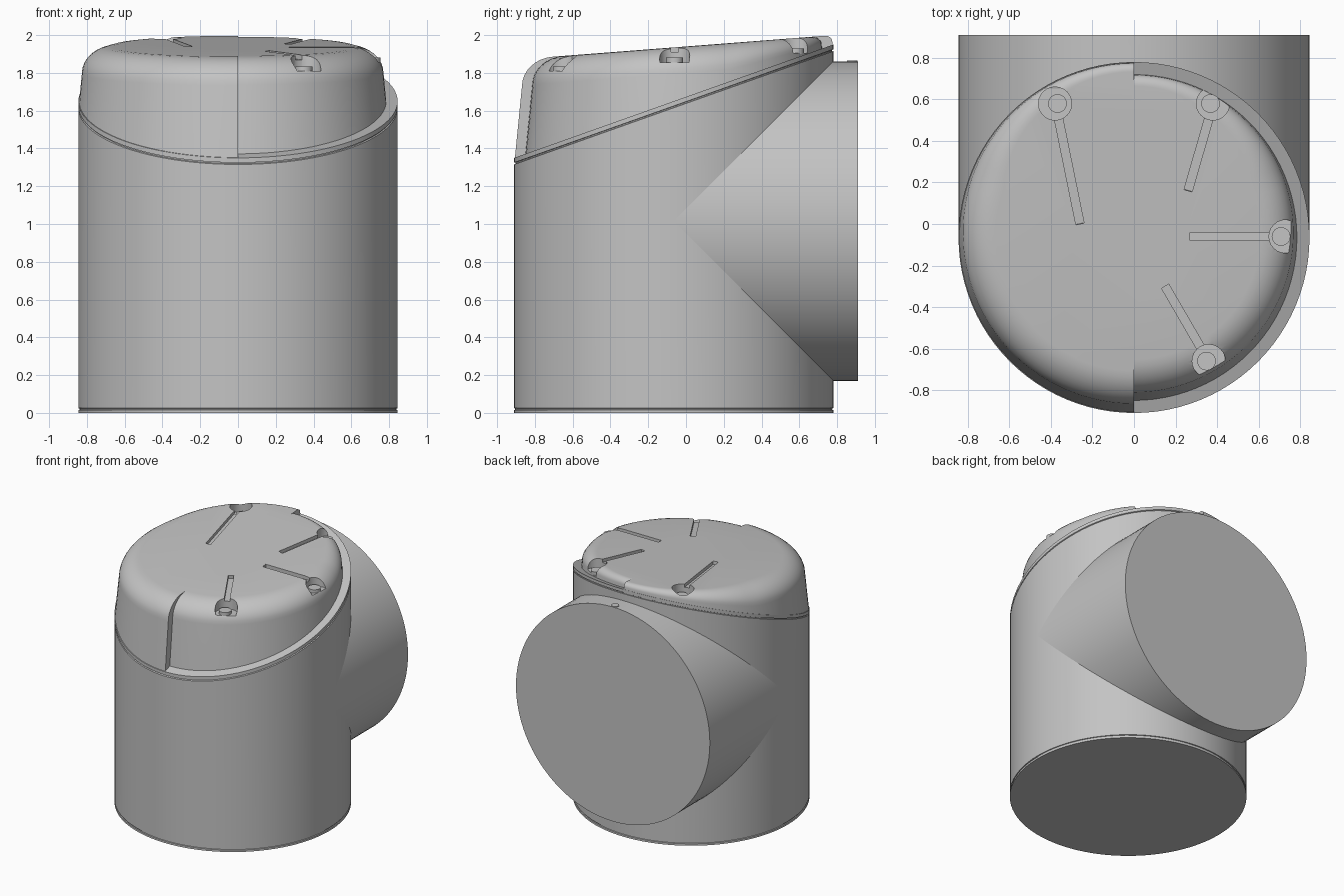
import bpy, bmesh, math
from mathutils import Vector, Matrix

if "Cube" in bpy.data.objects:
    bpy.data.objects.remove(bpy.data.objects["Cube"], do_unlink=True)

R = 0.845          # pipe radius
CY = -0.065        # vertical axis position
AXIS_Z = 1.015     # height of the side outlet
SEG = 96

grey = bpy.data.materials.new("plain grey")
grey.use_nodes = True
grey.diffuse_color = (0.55, 0.55, 0.55, 1)
grey.node_tree.nodes["Principled BSDF"].inputs["Base Color"].default_value = grey.diffuse_color


def seam(y):
    return 1.35 + 0.355 * (y + 0.91)


def top(y):
    return 1.94 + 0.077 * y


def finish(name, bm):
    bmesh.ops.recalc_face_normals(bm, faces=bm.faces)
    mesh = bpy.data.meshes.new(name)
    bm.to_mesh(mesh)
    bm.free()
    obj = bpy.data.objects.new(name, mesh)
    bpy.context.collection.objects.link(obj)
    mesh.materials.append(grey)
    return obj


def smooth(obj, angle=30):
    bpy.ops.object.select_all(action='DESELECT')
    obj.select_set(True)
    bpy.context.view_layer.objects.active = obj
    bpy.ops.object.shade_smooth_by_angle(angle=math.radians(angle))


def loft(name, rings):
    """Closed solid through a stack of equal-sized rings."""
    bm = bmesh.new()
    rows = [[bm.verts.new(p) for p in ring] for ring in rings]
    n = len(rows[0])
    for a, b in zip(rows, rows[1:]):
        for i in range(n):
            j = (i + 1) % n
            bm.faces.new((a[i], a[j], b[j], b[i]))
    bm.faces.new(rows[0][::-1])
    bm.faces.new(rows[-1])
    return finish(name, bm)


def disc(bm, x, y, z0, z1, r):
    bmesh.ops.create_cone(bm, cap_ends=True, segments=24, radius1=r, radius2=r,
                          depth=z1 - z0,
                          matrix=Matrix.Translation((x, y, (z0 + z1) / 2)))


def around(r, height):
    ring = []
    for i in range(SEG):
        t = math.tau * i / SEG
        y = CY + r * math.sin(t)
        ring.append(Vector((r * math.cos(t), y, height(y))))
    return ring


def flat(z):
    return lambda y: z


def below_seam(d):
    return lambda y: seam(y) - d


# Upright body with a foot line and a slanted, grooved rim
body = loft("upright_body", [
    around(R, flat(0)), around(R, flat(0.015)),
    around(R - 0.006, flat(0.017)), around(R - 0.006, flat(0.023)),
    around(R, flat(0.025)), around(R, below_seam(0.035)),
    around(R - 0.008, below_seam(0.033)), around(R - 0.008, below_seam(0.027)),
    around(R, below_seam(0.025)), around(R, below_seam(0))])
smooth(body)

# Horizontal outlet at the back
outlet = loft("back_outlet", [
    [Vector((R * math.cos(math.tau * i / SEG), y, AXIS_Z + R * math.sin(math.tau * i / SEG)))
     for i in range(SEG)] for y in (CY, 0.91)])
smooth(outlet)

# Slanted cap: its right-hand half (-x) is flush, the +x half is set back
half = SEG // 2
spokes = [(-math.pi / 2 + math.pi * i / half, 0.785) for i in range(half + 1)]
spokes += [(math.pi / 2 + math.pi * i / half, R - 0.004) for i in range(half + 1)]
STEPS = 8
cap_rings = [[] for _ in range(STEPS + 2)]
for t, r in spokes:
    c, s = math.cos(t), math.sin(t)
    if abs(c) < 1e-6:
        c = 0
    y0 = CY + r * s
    gap = top(y0) - seam(y0)
    h = min(0.14, 0.7 * gap)
    r1 = r - 0.1 * (gap - h)
    cap_rings[0].append(Vector((r * c, y0, seam(y0) - 0.004)))
    for k in range(STEPS + 1):
        a = math.pi / 2 * k / STEPS
        rk = r1 - 1.15 * h * (1 - math.cos(a))
        y = CY + rk * s
        cap_rings[k + 1].append(Vector((rk * c, y, top(y) - h * (1 - math.sin(a)))))
cap = loft("slanted_cap", cap_rings)


def cut(target, cutter):
    cutter.hide_render = True
    mod = target.modifiers.new("cut", 'BOOLEAN')
    mod.operation = 'DIFFERENCE'
    mod.solver = 'EXACT'
    mod.object = cutter
    bpy.ops.object.select_all(action='DESELECT')
    target.select_set(True)
    bpy.context.view_layer.objects.active = target
    bpy.ops.object.modifier_apply(modifier=mod.name)
    bpy.data.objects.remove(cutter, do_unlink=True)


# Screw pockets in the cap edge
pockets = [(0.38, 0.58), (-0.38, 0.58), (0.73, -0.06), (0.36, -0.66)]
bm = bmesh.new()
for x, y in pockets:
    disc(bm, x, y, top(y) - 0.08, top(y) + 0.2, 0.08)
cut(cap, finish("pocket_cutter", bm))

# Narrow grooves running inwards from the pockets
grooves = [((0.37, 0.54), (0.26, 0.16)), ((-0.37, 0.54), (-0.26, 0.0)),
           ((0.69, -0.06), (0.27, -0.06)), ((0.33, -0.61), (0.15, -0.3))]
bm = bmesh.new()
for p, q in grooves:
    a, b = (Vector((x, y, top(y))) for x, y in (p, q))
    turn = (b - a).to_track_quat('X', 'Z').to_matrix().to_4x4()
    size = Matrix.Diagonal(((b - a).length, 0.04, 0.05, 1))
    bmesh.ops.create_cube(bm, size=1, matrix=Matrix.Translation((a + b) / 2) @ turn @ size)
cut(cap, finish("groove_cutter", bm))
smooth(cap)

# Screw heads in the pockets and a small stud on the outlet
bm = bmesh.new()
for x, y in pockets:
    z = top(y) - 0.085
    disc(bm, x * 0.97, y, z, z + 0.03, 0.045)
smooth(finish("cap_screws", bm))
bm = bmesh.new()
disc(bm, 0, 0.88, AXIS_Z + R - 0.02, AXIS_Z + R + 0.005, 0.028)
smooth(finish("outlet_stud", bm))
